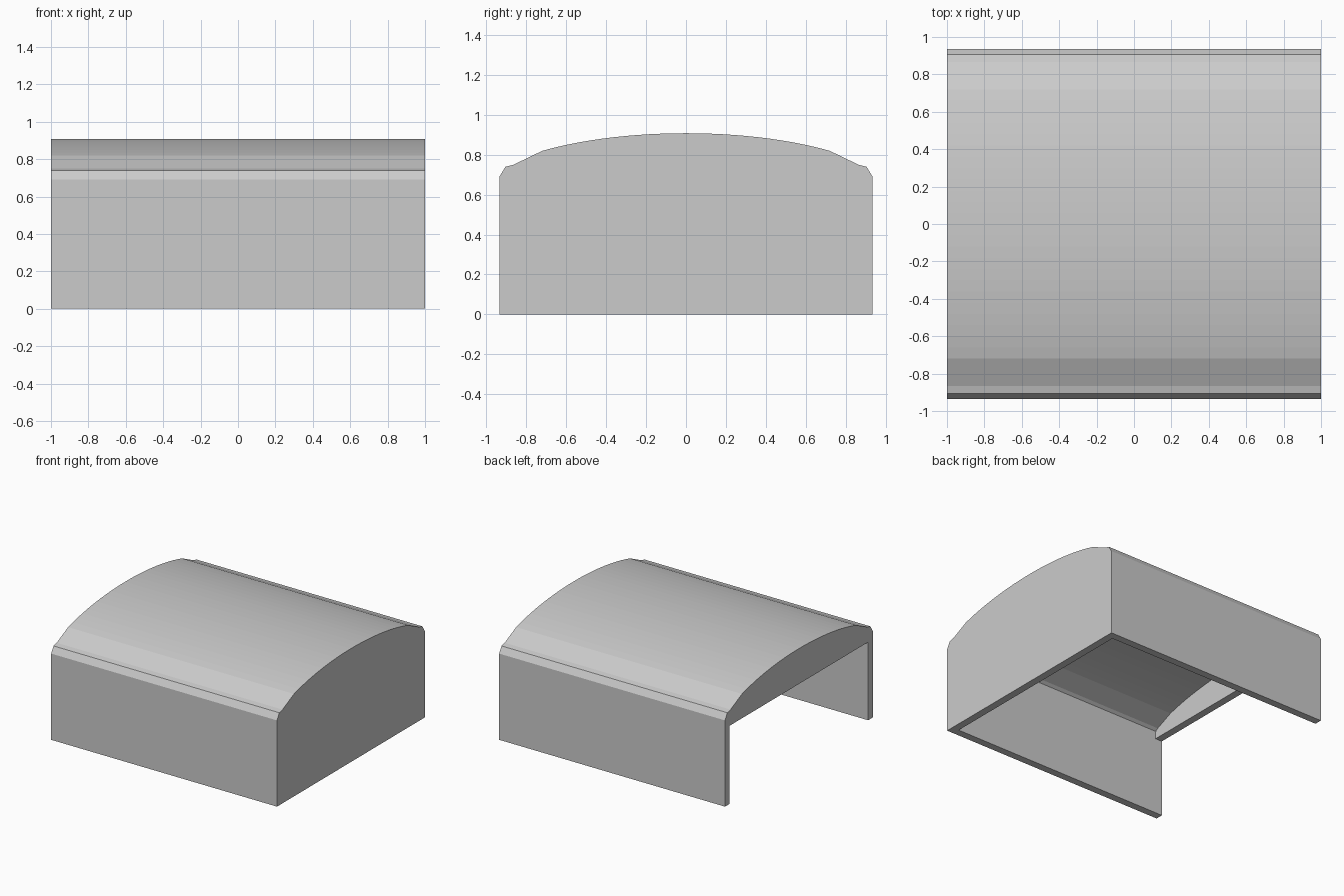
import bpy
import bmesh
import math

if "Cube" in bpy.data.objects:
    bpy.data.objects.remove(bpy.data.objects["Cube"])

HALF_LEN = 1.0
PLATE = 0.06     # end plate thickness
SEGS = 12        # roof segments per half


def arch(y_end, top, a=1.1, b=0.361):
    """Half of the shallow elliptical roof, from the eave to the crown."""
    pts = []
    for i in range(SEGS + 1):
        y = y_end * (1 - i / SEGS)
        pts.append((y, top - b * (1 - math.sqrt(1 - (y / a) ** 2))))
    return pts


def mirrored(half):
    """Half profile running +y base to crown, completed down the -y side."""
    return half + [(-y, z) for y, z in reversed(half[:-1])]


def prism(name, faces_2d, x0, x1):
    """Extrude connected y-z polygons along x into one closed object."""
    bm = bmesh.new()
    cache = {}

    def vert(p):
        key = (round(p[0], 5), round(p[1], 5))
        if key not in cache:
            cache[key] = bm.verts.new((x0, p[0], p[1]))
        return cache[key]

    faces = [bm.faces.new([vert(p) for p in poly]) for poly in faces_2d]
    ret = bmesh.ops.extrude_face_region(bm, geom=faces, use_keep_orig=True)
    moved = [g for g in ret["geom"] if isinstance(g, bmesh.types.BMVert)]
    bmesh.ops.translate(bm, verts=moved, vec=(x1 - x0, 0, 0))
    bmesh.ops.recalc_face_normals(bm, faces=bm.faces[:])
    mesh = bpy.data.meshes.new(name)
    bm.to_mesh(mesh)
    bm.free()
    obj = bpy.data.objects.new(name, mesh)
    bpy.context.collection.objects.link(obj)
    return obj


# Matching outer and inner cross-sections
outer = mirrored([(0.935, 0), (0.935, 0.69), (0.905, 0.74), (0.865, 0.75)]
                 + arch(0.72, 0.908))
inner = mirrored([(0.875, 0), (0.875, 0.66), (0.872, 0.685), (0.85, 0.702)]
                 + arch(0.705, 0.848))

# Side walls and roof as one continuous shell
strips = [[outer[i], outer[i + 1], inner[i + 1], inner[i]]
          for i in range(len(outer) - 1)]
prism("roof_and_side_walls", strips, -HALF_LEN, HALF_LEN)

# Closed wall on the right end
prism("end_wall", [inner], HALF_LEN - PLATE, HALF_LEN)

# Header above the opening on the left end
header = [(0.875, 0.625)] + inner[1:-1] + [(-0.875, 0.625)]
prism("opening_header", [header], -HALF_LEN, -HALF_LEN + PLATE)
